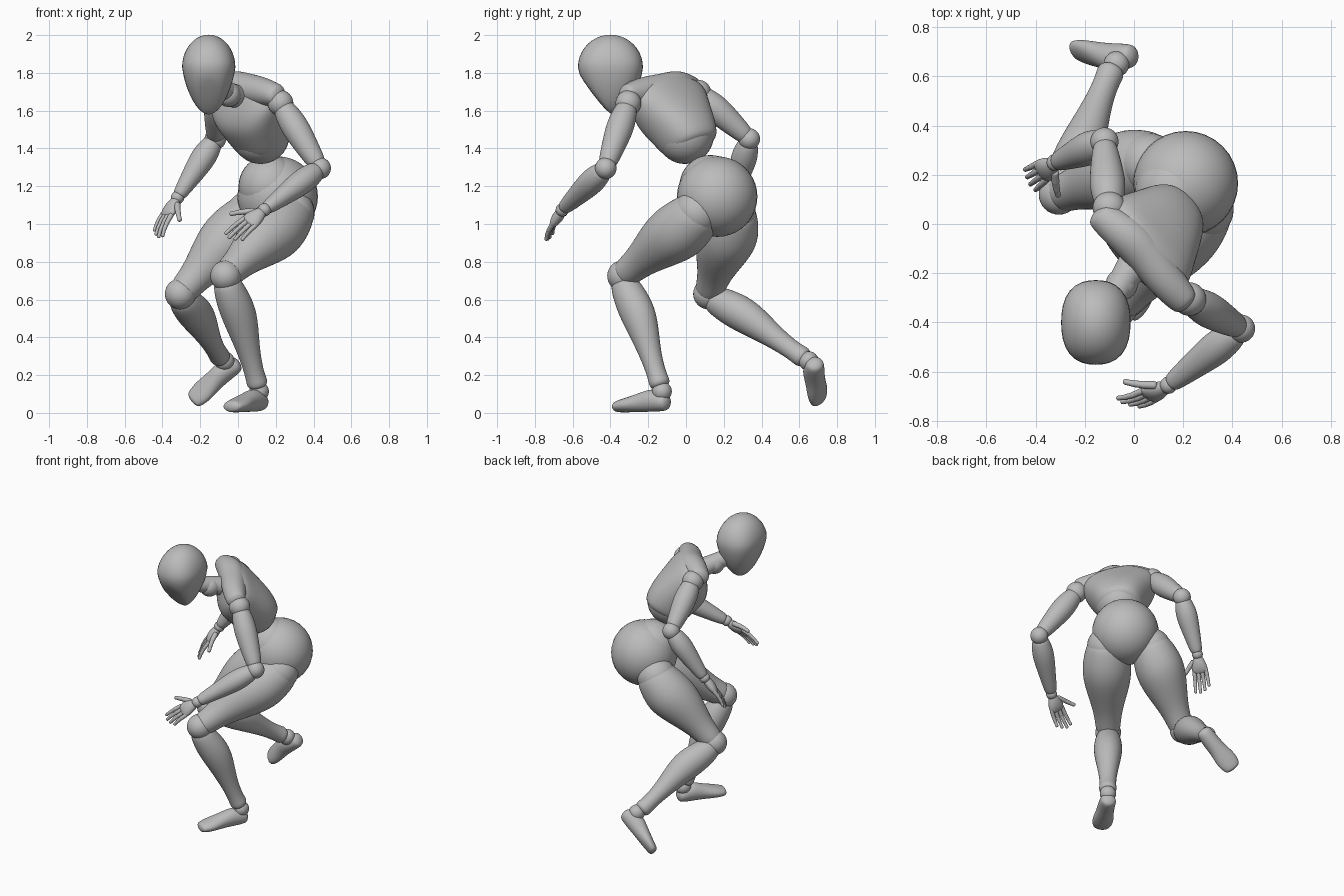
import bpy, bmesh, math
from mathutils import Vector as V, Matrix

if "Cube" in bpy.data.objects:
    bpy.data.objects.remove(bpy.data.objects["Cube"])

# Single matte grey
grey = bpy.data.materials.new("matte_grey")
grey.use_nodes = True
grey.diffuse_color = (0.5, 0.5, 0.5, 1)
grey.node_tree.nodes["Principled BSDF"].inputs["Base Color"].default_value = (0.5, 0.5, 0.5, 1)


def finish(name, bm, subdivide=0):
    bmesh.ops.recalc_face_normals(bm, faces=bm.faces[:])
    mesh = bpy.data.meshes.new(name)
    bm.to_mesh(mesh)
    bm.free()
    mesh.materials.append(grey)
    for poly in mesh.polygons:
        poly.use_smooth = True
    obj = bpy.data.objects.new(name, mesh)
    bpy.context.collection.objects.link(obj)
    if subdivide:
        obj.modifiers.new("smooth", "SUBSURF").levels = subdivide
        obj.modifiers["smooth"].render_levels = subdivide
    return obj


def ball(name, centre, size, shape=None):
    """Sphere, optionally reshaped by a function on unit coordinates."""
    bm = bmesh.new()
    bmesh.ops.create_uvsphere(bm, u_segments=32, v_segments=20, radius=1)
    for v in bm.verts:
        v.co = V(centre) + (shape(v.co) if shape else v.co * size)
    return finish(name, bm)


def frame(a, b, front):
    z = (b - a).normalized()
    y = (V(front) - z * V(front).dot(z)).normalized()
    return Matrix((y.cross(z), y, z)).transposed()


def loft(name, a, b, front, profile, dome=0.6, sides=16, power=1.0):
    """Rounded body from a to b; profile rows: t, half width, half depth, front offset."""
    a, b = V(a), V(b)
    rot, length = frame(a, b, front), (b - a).length
    rows = [(t * length, w, d, o) for t, w, d, o in profile]
    for end, sign in ((0, -1), (-1, 1)):
        z, w, d, o = rows[end]
        for angle in (35, 65, 82):
            c, s = math.cos(math.radians(angle)), math.sin(math.radians(angle))
            row = (z + sign * dome * min(w, d) * s, w * c, d * c, o)
            rows.insert(0 if sign < 0 else len(rows), row)
    bm = bmesh.new()
    rings = []
    for z, w, d, o in rows:
        ring = []
        for i in range(sides):
            angle = math.tau * i / sides
            c, s = math.cos(angle), math.sin(angle)
            c = math.copysign(abs(c) ** power, c)
            s = math.copysign(abs(s) ** power, s)
            ring.append(bm.verts.new(a + rot @ V((w * c, o + d * s, z))))
        rings.append(ring)
    for low, high in zip(rings, rings[1:]):
        for i in range(sides):
            j = (i + 1) % sides
            bm.faces.new((low[i], low[j], high[j], high[i]))
    bm.faces.new(rings[0])
    bm.faces.new(rings[-1])
    return finish(name, bm, 2)


# Head: squarish skull with tapering jaw and flattened face
def skull(p):
    square = 1 + 0.25 * p.x ** 2 * p.y ** 2
    q = V((p.x * 0.141 * square, p.y * 0.172 * square, p.z * 0.172))
    if p.z < 0:
        drop = -p.z
        taper = 1 - 0.22 * drop
        q = V((q.x * taper, q.y * taper + 0.01 * drop, -drop * 0.25))
    normal = V((0, -0.77, -0.63))
    over = q.dot(normal) - 0.152
    return q - normal * over * 0.7 if over > 0 else q


ball("head", (-0.155, -0.4, 1.83), 1, skull)
loft("neck", (0.0, -0.16, 1.67), (-0.1, -0.32, 1.72), (0, 0, 1),
     [(0, 0.07, 0.065, 0), (0.4, 0.058, 0.058, 0), (1, 0.055, 0.055, 0)])
ball("neck_joint", (-0.05, -0.245, 1.685), 0.065)

# Torso
chest_front = (-0.66, -0.52, -0.55)
loft("ribcage", (0.135, 0.02, 1.42), (0.01, -0.13, 1.75), chest_front,
     [(0, 0.15, 0.15, -0.01), (0.25, 0.183, 0.164, 0), (0.5, 0.22, 0.167, 0.02),
      (0.72, 0.25, 0.135, 0.01), (0.88, 0.22, 0.1, -0.01), (1, 0.11, 0.07, -0.015)],
     dome=0.3, power=0.85)
loft("shoulder_yoke", (0.2, -0.31, 1.685), (-0.13, 0.03, 1.725), chest_front,
     [(0, 0.058, 0.066, 0), (0.25, 0.085, 0.08, -0.01), (0.5, 0.075, 0.085, -0.025),
      (0.75, 0.09, 0.088, -0.03), (1, 0.058, 0.066, 0)])
ball("abdomen", (0.12, -0.005, 1.47), 0.152)
ball("waist", (0.168, 0.13, 1.2), 0.165)
ball("pelvis", (0.21, 0.165, 1.145), 0.213)

# Limb profiles
upper_arm = [(0, 0.062, 0.062, 0), (0.3, 0.078, 0.078, 0), (0.65, 0.066, 0.066, 0), (1, 0.052, 0.052, 0)]
forearm = [(0, 0.058, 0.058, 0), (0.25, 0.075, 0.072, 0), (0.6, 0.059, 0.057, 0), (1, 0.042, 0.039, 0)]
thigh = [(0, 0.135, 0.135, -0.01), (0.25, 0.168, 0.168, -0.015), (0.5, 0.145, 0.145, 0),
         (0.8, 0.09, 0.088, 0), (1, 0.082, 0.08, 0)]
shin = [(0, 0.08, 0.08, 0.006), (0.2, 0.095, 0.1, -0.008), (0.4, 0.09, 0.094, -0.018),
        (0.7, 0.06, 0.058, -0.005), (0.92, 0.052, 0.05, 0), (1, 0.06, 0.058, 0)]
foot_shape = [(0, 0.052, 0.05, 0.01), (0.25, 0.056, 0.064, 0.022), (0.5, 0.056, 0.052, 0.01),
              (0.8, 0.073, 0.04, -0.003), (1, 0.058, 0.032, -0.01)]
palm_shape = [(0, 0.03, 0.026, 0), (0.4, 0.046, 0.032, 0), (0.8, 0.054, 0.027, 0), (1, 0.048, 0.018, 0)]


def finger(name, base, direction, curl, length, radius):
    """Three jointed segments bending toward the palm."""
    point = V(base)
    for k in range(3):
        step = (direction + curl * 0.15 * k).normalized() * length * (0.4 - 0.06 * k)
        r = radius * (1 - 0.12 * k)
        loft(f"{name}_{k + 1}", point, point + step, (0.1, 0.2, 1),
             [(0, r, r, 0), (0.5, r * 0.9, r * 0.9, 0), (1, r * 0.95, r * 0.95, 0)], sides=8)
        point += step


def arm(side, shoulder, elbow, wrist, hand_end, thumb_way, palm_sign):
    shoulder, elbow, wrist, tip = V(shoulder), V(elbow), V(wrist), V(hand_end)
    ball(side + "_shoulder", shoulder, 0.068)
    loft(side + "_upper_arm", shoulder.lerp(elbow, 0.1), shoulder.lerp(elbow, 0.9), (0, -1, 0.2), upper_arm)
    ball(side + "_elbow", elbow, 0.057)
    loft(side + "_forearm", elbow.lerp(wrist, 0.1), elbow.lerp(wrist, 0.93), (0, 0.2, 1), forearm)
    ball(side + "_wrist", wrist, 0.035)
    along = (tip - wrist).normalized()
    across = V(thumb_way)
    across = (across - along * across.dot(along)).normalized()
    normal = along.cross(across) * palm_sign
    knuckles = wrist + along * 0.115
    loft(side + "_palm", wrist + along * 0.02, knuckles, normal, palm_shape)
    for i, name in enumerate(("index", "middle", "ring", "little")):
        offset = 0.037 - 0.025 * i
        base = knuckles + across * offset - along * 0.004 * i
        finger(f"{side}_{name}_finger", base, along + across * offset * 2, normal,
               (0.125, 0.135, 0.125, 0.105)[i], 0.0155)
    finger(side + "_thumb", wrist + along * 0.045 + across * 0.035,
           along + across * 0.9, normal, 0.12, 0.019)


arm("left", (0.225, -0.305, 1.64), (0.435, -0.425, 1.295), (0.14, -0.655, 1.075),
    (-0.05, -0.75, 0.92), (-0.12, 0.06, 0.07), 1)
arm("right", (-0.1, 0.065, 1.695), (-0.12, 0.335, 1.45), (-0.32, 0.25, 1.14),
    (-0.455, 0.155, 0.92), (0.04, -0.11, -0.05), -1)


def leg(side, hip, knee, ankle, heel, toe, foot_up):
    hip, knee, ankle = V(hip), V(knee), V(ankle)
    ball(side + "_hip", hip, 0.125)
    loft(side + "_thigh", hip, hip.lerp(knee, 0.95), knee - ankle, thigh)
    ball(side + "_knee", knee, 0.082)
    loft(side + "_shin", knee.lerp(ankle, 0.08), knee.lerp(ankle, 0.95), knee - hip, shin)
    ball(side + "_ankle", ankle.lerp(V(heel), 0.2), 0.052)
    loft(side + "_foot", heel, toe, foot_up, foot_shape)


leg("left", (0.28, 0.06, 1.06), (-0.065, -0.335, 0.725), (0.11, -0.13, 0.13),
    (0.118, -0.115, 0.048), (-0.03, -0.36, 0.044), (0, 0, 1))
leg("right", (0.06, 0.245, 1.05), (-0.305, 0.12, 0.63), (-0.085, 0.64, 0.28),
    (-0.015, 0.69, 0.25), (-0.235, 0.695, 0.078), (-0.35, -0.78, 0.5))
